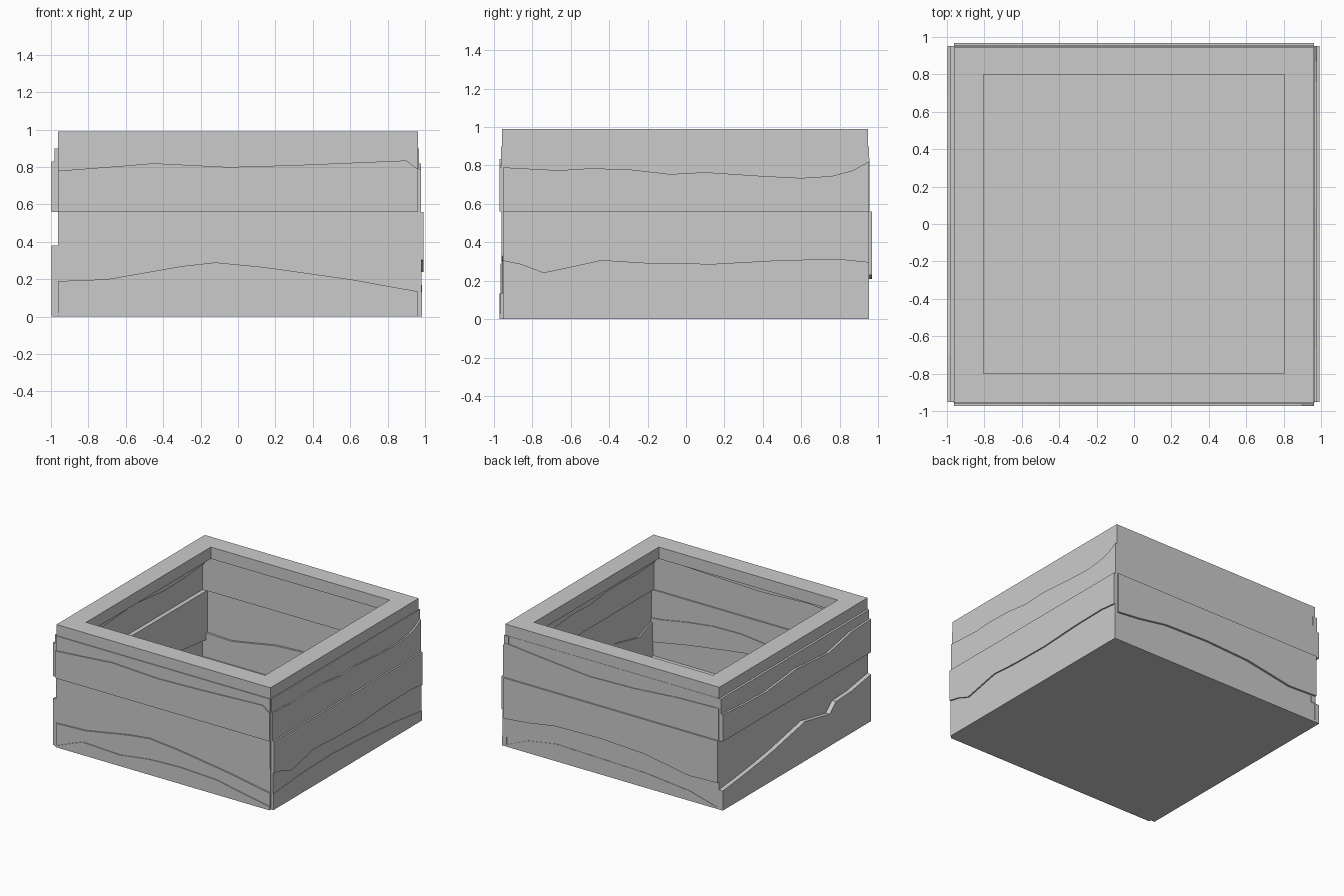
import bpy

if "Cube" in bpy.data.objects:
    bpy.data.objects.remove(bpy.data.objects["Cube"])

T = 0.04  # board thickness


def make_object(name, verts, faces):
    mesh = bpy.data.meshes.new(name)
    mesh.from_pydata(verts, [], faces)
    mesh.update()
    obj = bpy.data.objects.new(name, mesh)
    bpy.context.collection.objects.link(obj)
    return obj


def height(edge, u):
    """Height of a board edge at u; edge is a number or a list of (u, z)."""
    if not isinstance(edge, list):
        return edge
    for (a, za), (b, zb) in zip(edge, edge[1:]):
        if u <= b:
            return za + (zb - za) * max(0, u - a) / (b - a)
    return edge[-1][1]


def board(name, axis, sign, outer, u0, u1, low, high):
    """Board with shaped lower and upper edges, facing along one axis."""
    us = {u0, u1}
    for e in (low, high):
        if isinstance(e, list):
            us |= {u for u, z in e if u0 < u < u1}
    us = sorted(us)
    verts, faces = [], []
    for u in us:
        lo = height(low, u)
        hi = max(height(high, u), lo + 0.004)
        for d, z in ((outer, lo), (outer, hi), (outer - T, hi), (outer - T, lo)):
            verts.append((sign * d, u, z) if axis == 'x' else (u, sign * d, z))
    flip = (axis == 'x') != (sign > 0)
    n = len(us)
    for i in range(n - 1):
        a, b = 4 * i, 4 * i + 4
        for k in range(4):
            m = (k + 1) % 4
            faces.append((a + k, a + m, b + m, b + k))
    faces += [(3, 2, 1, 0), (4 * n - 4, 4 * n - 3, 4 * n - 2, 4 * n - 1)]
    if flip:
        faces = [f[::-1] for f in faces]
    make_object(name, verts, faces)


def wall(name, axis, sign, edges, offsets):
    half = 0.953 if axis == 'x' else 0.962
    for i, outer in enumerate(offsets):
        lo, hi = (-half, half)
        board(f"{name}_board_{i + 1}", axis, sign, outer, lo, hi, edges[i], edges[i + 1])


# Front wall
wall("front", 'y', -1, [
    0,
    [(-.96, .01), (-.72, .105), (-.38, .09), (-.12, .125), (.15, .135), (.48, .12), (.72, .075), (.96, .03)],
    [(-.96, .19), (-.7, .2), (-.5, .235), (-.3, .27), (-.12, .29), (.14, .265), (.6, .2), (.96, .135)],
    [(-.96, .295), (-.7, .315), (-.44, .33), (-.18, .38), (.15, .415), (.4, .41), (.64, .38), (.86, .34), (.96, .33)],
    .56,
    [(-.96, .78), (-.7, .8), (-.45, .82), (-.05, .8), (.3, .81), (.9, .835), (.96, .79)],
    .9], [.972, .966, .954, .961, .972, .963])

# Back wall
wall("back", 'y', 1, [
    0,
    [(-.96, .01), (-.7, .08), (-.3, .12), (.1, .13), (.5, .14), (.75, .1), (.96, .01)],
    [(-.96, .22), (-.7, .21), (-.3, .28), (.1, .3), (.5, .29), (.75, .25), (.96, .23)],
    .56,
    [(-.96, .82), (-.6, .81), (-.2, .78), (.2, .77), (.55, .8), (.96, .84)],
    .9], [.953, .95, .967, .955, .949])

# Right wall
wall("right", 'x', 1, [
    0,
    [(-.95, .13), (-.6, .16), (-.2, .17), (.2, .15), (.6, .12), (.95, .08)],
    [(-.96, .305), (-.86, .285), (-.74, .24), (-.6, .27), (-.44, .305), (-.2, .29), (.14, .285),
     (.5, .305), (.8, .31), (.95, .295)],
    .56,
    [(-.95, .79), (-.66, .775), (-.5, .785), (-.3, .78), (-.08, .755), (.1, .765), (.4, .745),
     (.6, .735), (.76, .745), (.87, .775), (.95, .82)],
    .9], [.985, .982, .993, .979, .967])

# Left wall
wall("left", 'x', -1, [
    0,
    [(-.95, .38), (-.7, .34), (-.5, .33), (-.42, .26), (-.1, .32), (.3, .24), (.5, .21), (.75, .18), (.95, .16)],
    .56,
    [(-.95, .83), (-.7, .82), (-.4, .76), (0, .79), (.4, .75), (.7, .76), (.95, .78)],
    .9], [.998, .963, .998, .98])

# Top rim: square ring
verts, faces = [], []
for z in (.895, .99):
    for x, y0, y1 in ((.962, -.957, .947), (.805, -.8, .8)):
        verts += [(-x, y0, z), (x, y0, z), (x, y1, z), (-x, y1, z)]
for k in range(4):
    m = (k + 1) % 4
    faces += [(k, m, m + 8, k + 8), (m + 4, k + 4, k + 12, m + 12),
              (k + 8, m + 8, m + 12, k + 12), (m, k, k + 4, m + 4)]
make_object("top_rim", verts, faces)

# Floor panel
bpy.ops.mesh.primitive_cube_add(size=1, location=(0, -.003, .01))
floor = bpy.context.object
floor.name = "floor_panel"
floor.scale = (1.93, 1.91, .02)
